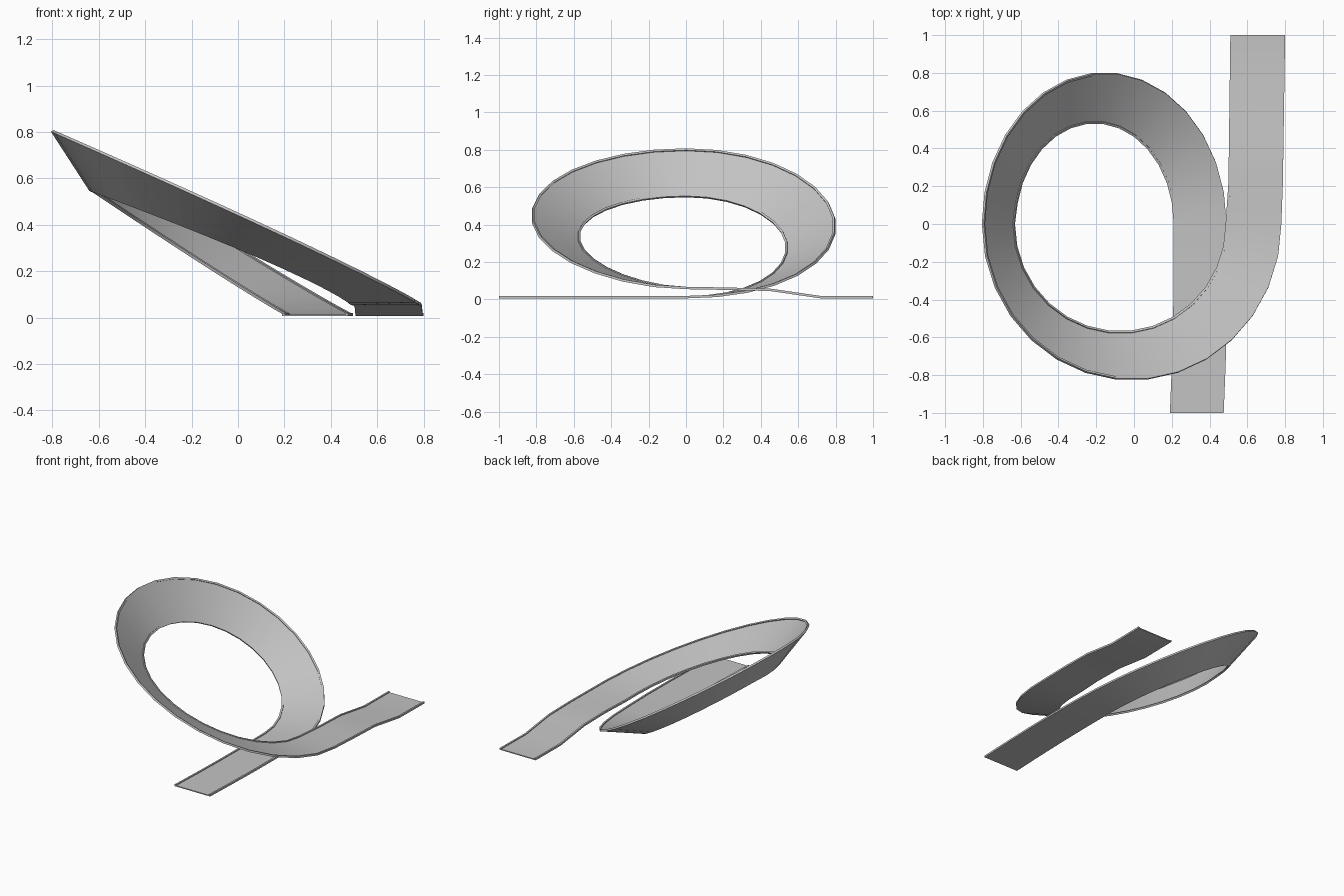
import bpy, bmesh
from math import sin, cos, pi
from mathutils import Vector

cube = bpy.data.objects.get("Cube")
if cube:
    bpy.data.objects.remove(cube)

grey = bpy.data.materials.new("track grey")
grey.use_nodes = True
colour = (0.55, 0.55, 0.55, 1)
grey.diffuse_color = colour
grey.node_tree.nodes["Principled BSDF"].inputs["Base Color"].default_value = colour

STEPS = 15            # stations in each half of the loop
RAIL_WIDTH = 0.012
RAIL_HEIGHT = 0.006
THICKNESS = 0.007


def arc(angle, centre, rx, ry, low, high, power):
    """Point on a tilted half ellipse that climbs from low to high."""
    rise = max(0, (1 - cos(angle)) / 2) ** power
    return Vector((centre + rx * cos(angle), ry * sin(angle), low + (high - low) * rise))


# Each station is a pair: inner edge, outer edge
stations = []


def straight(y, inner_x, outer_x, z):
    stations.append((Vector((inner_x, y, z)), Vector((outer_x, y, z))))


# Flat entry lane
for y, inner_x in ((-1, 0.19), (-0.75, 0.2), (-0.5, 0.207), (-0.25, 0.21)):
    straight(y, inner_x, inner_x + 0.285, 0.013)

# Climbing half, then descending half of the banked loop
for i in range(STEPS):
    a = pi * i / STEPS
    stations.append((arc(a, -0.21, 0.42, 0.535, 0.013, 0.55, 1.05),
                     arc(a, -0.155, 0.645, 0.8, 0.013, 0.805, 1.05)))
for i in range(STEPS + 1):
    a = pi + pi * i / STEPS
    stations.append((arc(a, -0.075, 0.56, 0.57, 0.062, 0.55, 0.85),
                     arc(a, -0.01, 0.79, 0.825, 0.062, 0.805, 0.93)))

# Exit lane with its ramp down to the ground
for y, z in ((0.22, 0.058), (0.45, 0.052), (0.72, 0.013), (1, 0.013)):
    straight(y, 0.497 + 0.013 * y, 0.785 + 0.015 * y, z)


def section(index):
    """Shallow channel: deck with a raised rail along both edges."""
    inner, outer = stations[index]
    before = stations[max(index - 1, 0)]
    after = stations[min(index + 1, len(stations) - 1)]
    along = after[0] + after[1] - before[0] - before[1]
    across = (outer - inner).normalized()
    up = across.cross(along).normalized()
    side, rail, base = across * RAIL_WIDTH, up * RAIL_HEIGHT, up * -THICKNESS
    return [inner + base, inner + rail, inner + side + rail, inner + side,
            outer - side, outer - side + rail, outer + rail, outer + base]


# Loft the channel through all stations
bm = bmesh.new()
rings = [[bm.verts.new(p) for p in section(i)] for i in range(len(stations))]
for first, second in zip(rings, rings[1:]):
    for j in range(len(first)):
        k = (j + 1) % len(first)
        bm.faces.new((first[j], first[k], second[k], second[j]))
bm.faces.new(rings[0])
bm.faces.new(rings[-1][::-1])
bmesh.ops.recalc_face_normals(bm, faces=bm.faces)

mesh = bpy.data.meshes.new("loop_track")
bm.to_mesh(mesh)
bm.free()
mesh.materials.append(grey)
track = bpy.data.objects.new("loop_track", mesh)
bpy.context.collection.objects.link(track)

# Soft deck, crisp rails
bpy.context.view_layer.objects.active = track
track.select_set(True)
bpy.ops.object.shade_smooth_by_angle()
